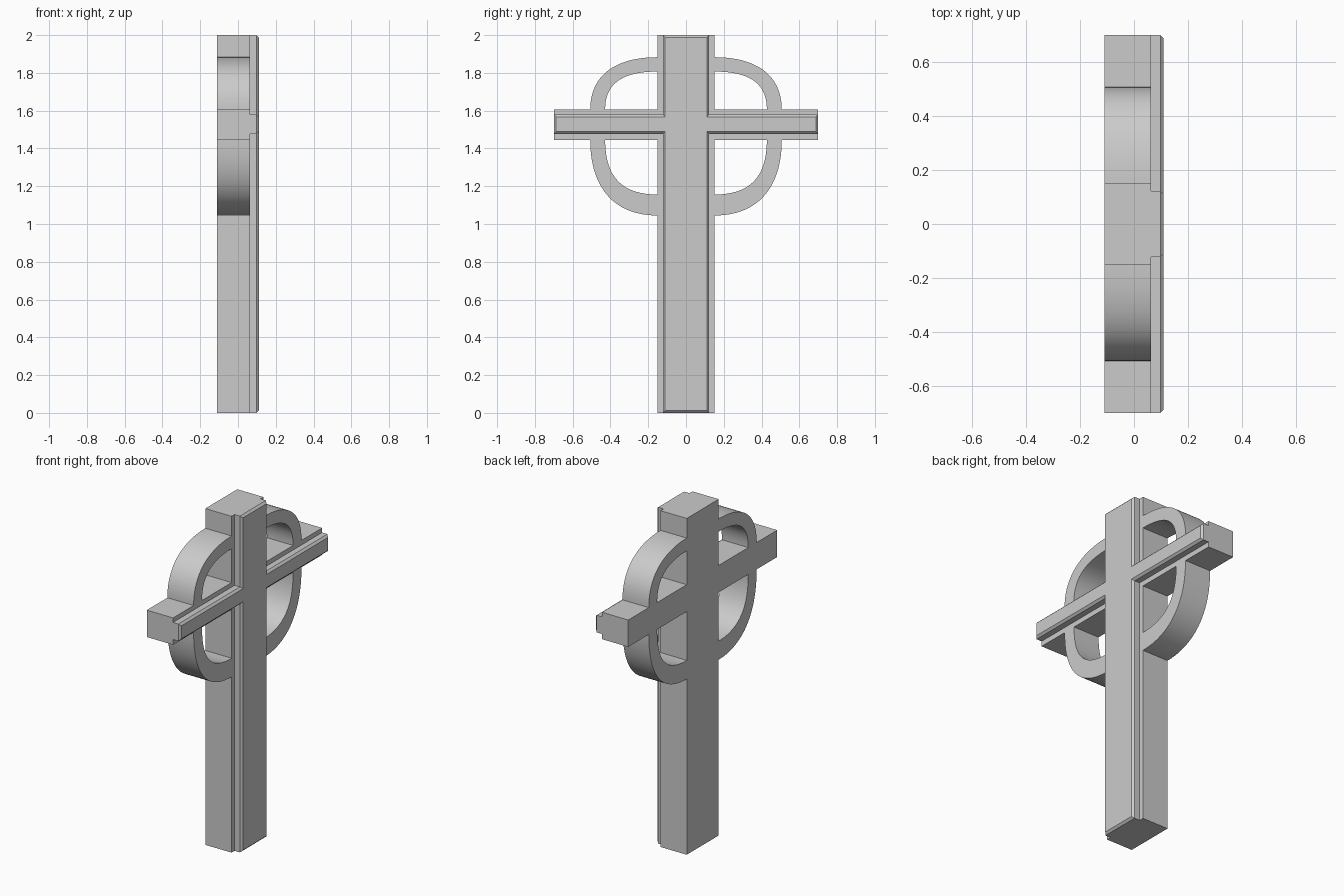
import bpy, bmesh
from mathutils import Vector
from mathutils.geometry import interpolate_bezier

cube = bpy.data.objects.get("Cube")
if cube:
    bpy.data.objects.remove(cube)

BACK, MID, FRONT = -0.11, 0.063, 0.11
POST, ARM, ARM_LOW, ARM_TOP = 0.15, 0.7, 1.446, 1.606

stone = bpy.data.materials.new("grey_stone")
stone.use_nodes = True
colour = (0.6, 0.6, 0.6, 1)
stone.diffuse_color = colour
stone.node_tree.nodes["Principled BSDF"].inputs["Base Color"].default_value = colour


def slab(name, outline, x0, x1, chamfer=0):
    """Extrude a (y, z) outline from x0 to x1, optionally chamfering the front rim."""
    bm = bmesh.new()
    face = bm.faces.new([bm.verts.new((x0, y, z)) for y, z in outline])
    result = bmesh.ops.extrude_face_region(bm, geom=[face], use_keep_orig=True)
    front = [v for v in result["geom"] if isinstance(v, bmesh.types.BMVert)]
    bmesh.ops.translate(bm, verts=front, vec=(x1 - x0, 0, 0))
    bmesh.ops.recalc_face_normals(bm, faces=bm.faces)
    if chamfer:
        rim = [e for e in bm.edges if all(v.co.x > x1 - 1e-4 for v in e.verts)]
        bmesh.ops.bevel(bm, geom=rim, offset=chamfer, segments=1,
                        affect='EDGES', profile=0.5)
    mesh = bpy.data.meshes.new(name)
    bm.to_mesh(mesh)
    bm.free()
    mesh.materials.append(stone)
    obj = bpy.data.objects.new(name, mesh)
    bpy.context.collection.objects.link(obj)
    return obj


def cross(post, arm, low, top):
    """Twelve-cornered cross outline."""
    half = [(post, 0), (post, low), (arm, low), (arm, top), (post, top), (post, 2)]
    return half + [(-y, z) for y, z in reversed(half)]


def arc(y, z_arm, z_end, pull):
    """Squarish quarter curve from the arm to the post."""
    a, b = Vector((y, z_arm, 0)), Vector((POST, z_end, 0))
    h1 = Vector((y, z_arm + pull * (z_end - z_arm), 0))
    h2 = Vector((POST + pull * (y - POST), z_end, 0))
    return [(p.x, p.y) for p in interpolate_bezier(a, h1, h2, b, 28)]


# Thick cross and the chamfered raised cross on its face
slab("cross_body", cross(POST, ARM, ARM_LOW, ARM_TOP), BACK, MID)
slab("raised_cross", cross(0.122, ARM, 1.477, 1.579), MID, FRONT, 0.012)

# Ring quarters between the arms and the post
quarters = {"upper": (ARM_TOP, 1.883, 1.807), "lower": (ARM_LOW, 1.045, 1.156)}
for level, (z_arm, z_out, z_in) in quarters.items():
    outline = arc(0.507, z_arm, z_out, 0.64) + arc(0.428, z_arm, z_in, 0.68)[::-1]
    for side, s in (("front", -1), ("rear", 1)):
        ring = slab(f"ring_{level}_{side}", [(s * y, z) for y, z in outline], BACK, MID)
        bpy.ops.object.select_all(action='DESELECT')
        ring.select_set(True)
        bpy.context.view_layer.objects.active = ring
        bpy.ops.object.shade_smooth_by_angle()
